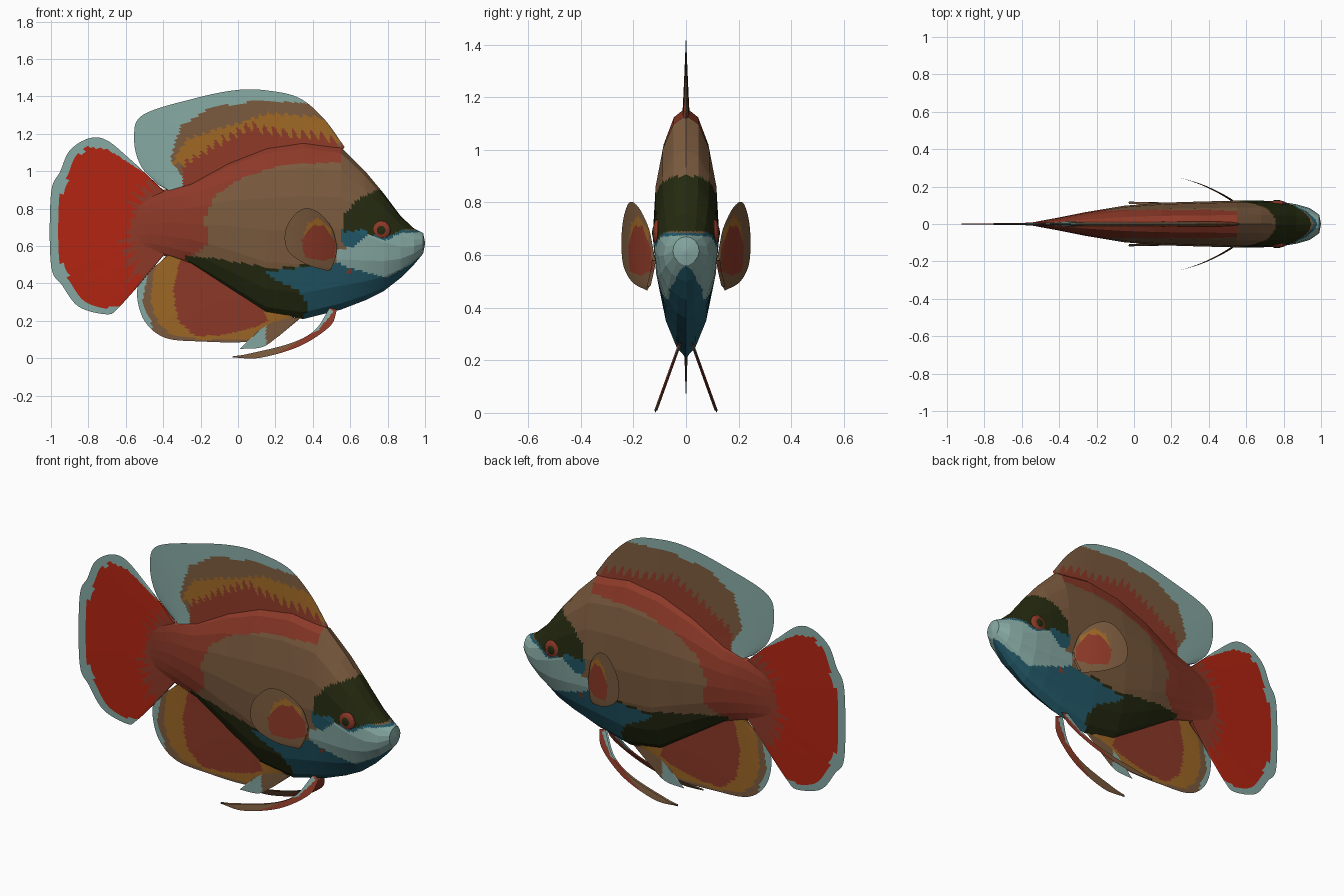
import bpy
import bmesh
import math
from mathutils import Vector

if "Cube" in bpy.data.objects:
    bpy.data.objects.remove(bpy.data.objects["Cube"])

# Palette (linear)
PALETTE = {
    "brown": (.195, .102, .048),
    "rust": (.265, .041, .021),
    "red": (.445, .018, .006),
    "orange": (.34, .136, .019),
    "pale_aqua": (.238, .392, .362),
    "dark_green": (.018, .023, .005),
    "teal": (.016, .098, .138),
}
NAMES = list(PALETTE)
MATERIALS = []
for label, rgb in PALETTE.items():
    mat = bpy.data.materials.new(label)
    mat.use_nodes = True
    mat.diffuse_color = (*rgb, 1)
    shader = mat.node_tree.nodes["Principled BSDF"]
    shader.inputs["Base Color"].default_value = (*rgb, 1)
    shader.inputs["Roughness"].default_value = .8
    MATERIALS.append(mat)


def inside(x, z, polygon):
    """Even-odd test of a point against a side-view polygon."""
    hit = False
    for (ax, az), (bx, bz) in zip(polygon, polygon[1:] + polygon[:1]):
        if (az > z) != (bz > z) and x < ax + (z - az) * (bx - ax) / (bz - az):
            hit = not hit
    return hit


def patches(base, *layers):
    """Colour rule: the last polygon that contains the point wins."""
    def rule(point):
        colour = base
        for label, polygon in layers:
            if inside(point.x, point.z, polygon):
                colour = label
        return colour
    return rule


def finish(name, bm, rule):
    bmesh.ops.remove_doubles(bm, verts=bm.verts, dist=.0001)
    bmesh.ops.recalc_face_normals(bm, faces=bm.faces)
    for face in bm.faces:
        face.material_index = NAMES.index(rule(face.calc_center_median()))
    mesh = bpy.data.meshes.new(name)
    bm.to_mesh(mesh)
    bm.free()
    for mat in MATERIALS:
        mesh.materials.append(mat)
    obj = bpy.data.objects.new(name, mesh)
    bpy.context.collection.objects.link(obj)
    return obj


def along(points, t):
    """Catmull-Rom position on an open curve, t from zero to one."""
    pts = [Vector(p) for p in points]
    pts = [pts[0] * 2 - pts[1]] + pts + [pts[-1] * 2 - pts[-2]]
    spans = len(pts) - 3
    i = min(int(t * spans), spans - 1)
    f = t * spans - i
    a, b, c, d = pts[i:i + 4]
    return b + f / 2 * (c - a + f * (2 * a - 5 * b + 4 * c - d + f * (3 * (b - c) + d - a)))


def fin(name, root, edge, rule, bend=lambda x, z: 0, thick=.01, cols=80, rows=28):
    """Two-sided fin stretched from a root curve to an edge curve."""
    bm = bmesh.new()
    for side in (-1, 1):
        grid = []
        for i in range(cols + 1):
            u = i / cols
            start, end = along(root, u), along(edge, u)
            line = []
            for j in range(rows + 1):
                v = j / rows
                x, z = start.lerp(end, v)
                half = thick * (1 - v) * (0 < i < cols)
                line.append(bm.verts.new((x, bend(x, z) + side * half, z)))
            grid.append(line)
        for left, right in zip(grid, grid[1:]):
            for j in range(rows):
                bm.faces.new((left[j], left[j + 1], right[j + 1], right[j]))
    return finish(name, bm, rule)


# Body: faceted loft of (x, bottom, top, half width)
SECTIONS = [
    (-.58, .6, .82, .002), (-.4, .55, .9, .035), (-.25, .5, .94, .065),
    (-.05, .37, 1.05, .098), (.15, .24, 1.13, .114), (.35, .21, 1.16, .12),
    (.55, .26, 1.13, .125), (.68, .31, 1.0, .125), (.78, .36, .88, .12),
    (.87, .43, .76, .105), (.94, .5, .695, .085), (.99, .56, .67, .05),
    (1.0, .61, .62, 0),
]
SIDES = 16
bm = bmesh.new()
rings = []
for x, low, high, width in SECTIONS:
    ring = []
    for k in range(SIDES):
        a = math.tau * k / SIDES
        s, c = math.sin(a), math.cos(a)
        y = math.copysign(abs(s) ** (1.3 if c < 0 else 1), s) * width
        ring.append(bm.verts.new((x, y, (low + high) / 2 + c * (high - low) / 2)))
    rings.append(ring)
for first, second in zip(rings, rings[1:]):
    for k in range(SIDES):
        n = (k + 1) % SIDES
        bm.faces.new((first[k], first[n], second[n], second[k]))
bmesh.ops.subdivide_edges(bm, edges=bm.edges, cuts=8, use_grid_fill=True)

body_rule = patches(
    "brown",
    ("rust", [(-.7, .4), (-.31, .5), (-.15, .62), (-.18, .74), (-.12, .87), (.01, .96),
              (.22, 1.03), (.54, 1.05), (.56, 1.2), (-.7, 1.2)]),
    ("dark_green", [(-.29, .55), (-.1, .53), (.2, .48), (.38, .5), (.5, .48), (.4, .1), (0, .1)]),
    ("teal", [(.15, .46), (.38, .49), (.55, .52), (.8, .5), (1.1, .6), (1, .1), (.34, .1),
              (.37, .3), (.32, .36), (.2, .42)]),
    ("teal", [(.54, .69), (.75, .69), (1.1, .68), (1.1, .6), (.56, .6)]),
    ("dark_green", [(.56, .67), (.56, .76), (.65, .86), (.75, .9), (1, .9), (1, .69),
                    (.88, .69), (.8, .65), (.72, .66), (.65, .69)]),
    ("pale_aqua", [(.54, .5), (.53, .58), (.63, .6), (.7, .66), (.79, .63), (.87, .67),
                   (1.1, .68), (1.1, .57), (.99, .56), (.92, .5), (.79, .43), (.68, .46)]),
    ("rust", [(.57, .45), (.6, .49), (.62, .45)]),
)
finish("body", bm, body_rule)


# Tail fin, with streaky rays and a pale rim
def tail_rule(p):
    angle = math.atan2(p.z - .72, -.3 - p.x)
    reach = math.hypot(p.z - .72, p.x + .3)
    ray = .035 * math.sin(angle * 37) + .02 * math.sin(angle * 83)
    if not inside(p.x, p.z, TAIL_INNER):
        return "pale_aqua"
    return "red" if reach > .27 + ray - .12 * min(angle, 0) else "rust"


TAIL_EDGE = [(-.56, 1.05), (-.7, 1.165), (-.8, 1.175), (-.9, 1.11), (-.95, 1.0), (-1, .88),
             (-1, .5), (-.94, .39), (-.85, .275), (-.7, .235), (-.64, .27), (-.53, .39)]
TAIL_INNER = [(-.3, .95), (-.5, .99), (-.7, 1.12), (-.8, 1.13), (-.88, 1.06), (-.93, .9), (-.97, .8),
              (-.95, .53), (-.88, .37), (-.8, .29), (-.7, .27), (-.62, .28), (-.3, .5)]
fin("tail_fin", [(-.39, .89), (-.37, .72), (-.39, .56)], TAIL_EDGE, tail_rule)

# Dorsal fin: its left side is browner than its right
DORSAL_EDGE = [(-.43, .93), (-.52, 1.03), (-.555, 1.17), (-.51, 1.3), (-.23, 1.39), (0, 1.435),
               (.17, 1.43), (.33, 1.39), (.46, 1.28), (.57, 1.13)]
ORANGE = [(-.35, 1.04), (-.28, 1.17), (-.2, 1.2), (.17, 1.31), (.44, 1.29), (.55, 1.16), (0, 1)]
dorsal_base = patches(
    "pale_aqua",
    ("brown", [(-.29, .9), (-.29, .96), (-.36, 1.06), (-.31, 1.24), (-.15, 1.34), (.12, 1.38),
               (.4, 1.36), (.7, 1.2), (.5, .9)]))
dorsal_rust = [(-.29, .9), (-.3, 1.03), (-.15, 1.13), (.06, 1.24), (.28, 1.2), (.46, 1.19),
               (.6, 1.12), (.5, .9)]


def dorsal_rule(p):
    ripple = .025 * math.sin(p.x * 130 + p.z * 50)
    if inside(p.x, p.z + ripple, dorsal_rust):
        return "rust"
    if p.y < 0 and inside(p.x, p.z + ripple / 3, ORANGE):
        return "orange"
    return dorsal_base(p)


fin("dorsal_fin", [(-.36, .89), (-.27, .91), (-.05, 1.02), (.15, 1.1), (.35, 1.13), (.55, 1.1)],
    DORSAL_EDGE, dorsal_rule, thick=.014, cols=140)

# Anal fin and its small front lobe
anal_rule = patches(
    "brown",
    ("pale_aqua", [(-.42, .6), (-.49, .42), (-.51, .3), (-.45, .16), (-.6, .1), (-.6, .6)]),
    ("orange", [(-.4, .55), (-.45, .46), (-.47, .3), (-.42, .18), (-.36, .13), (-.2, .1),
                (.1, .1), (.3, .2), (0, .6)]),
    ("rust", [(-.3, .56), (-.35, .37), (-.32, .2), (-.23, .12), (-.1, .12), (.1, .17),
              (.16, .2), (0, .6)]))
fin("anal_fin", [(-.37, .56), (-.25, .52), (-.05, .4), (.12, .28), (.3, .24)],
    [(-.42, .51), (-.51, .44), (-.54, .34), (-.5, .2), (-.39, .11), (-.2, .09), (.06, .09),
     (.17, .15), (.3, .215)], anal_rule)
fin("anal_front_lobe", [(.34, .22), (.2, .2), (.1, .14)], [(.22, .12), (.13, .06), (.01, .05)],
    patches("brown", ("pale_aqua", [(-.1, 0), (.15, 0), (.15, .2), (-.1, .2)])),
    thick=.004, cols=20, rows=12)

# Paired parts on both flanks
pectoral_rule = patches(
    "brown",
    ("orange", [(.35, .64), (.37, .72), (.43, .75), (.5, .69), (.5, .6)]),
    ("rust", [(.36, .54), (.34, .63), (.4, .71), (.46, .71), (.52, .62), (.52, .54), (.45, .52)]))
pelvic_rule = patches(
    "brown",
    ("rust", [(.5, .3), (.44, .17), (.3, .075), (.2, .02), (.4, 0), (.7, .3)]),
    ("pale_aqua", [(.45, .3), (.51, .25), (.43, .15), (.36, .12)]))

for side, label in ((1, "left"), (-1, "right")):
    def flare(x, z, s=side):
        d = max(.53 - x, 0)
        return s * (.122 + .65 * d - .75 * d * d)

    def splay(x, z, s=side):
        return s * (.118 - .36 * z)

    fin(label + "_pectoral_fin", [(.53, .58), (.525, .55), (.5, .48)],
        [(.53, .6), (.5, .7), (.43, .78), (.35, .8), (.28, .74), (.25, .66), (.27, .57),
         (.37, .5), (.49, .465)], pectoral_rule, flare, thick=.006, cols=60)
    fin(label + "_pelvic_fin", [(.49, .27), (.41, .15), (.28, .08), (.06, .025), (-.03, .01)],
        [(.53, .26), (.49, .17), (.33, .065), (.12, .003), (-.03, .004)],
        pelvic_rule, splay, thick=.006, rows=8)

    # Eye: red iris with a dark pupil
    for part, colour, size, out in (("iris", "rust", .05, .109), ("pupil", "dark_green", .028, .119)):
        bm = bmesh.new()
        bmesh.ops.create_uvsphere(bm, u_segments=16, v_segments=10, radius=size)
        for vert in bm.verts:
            vert.co.y *= .35
            vert.co += Vector((.765, side * out, .685))
        finish(f"{label}_eye_{part}", bm, patches(colour))
